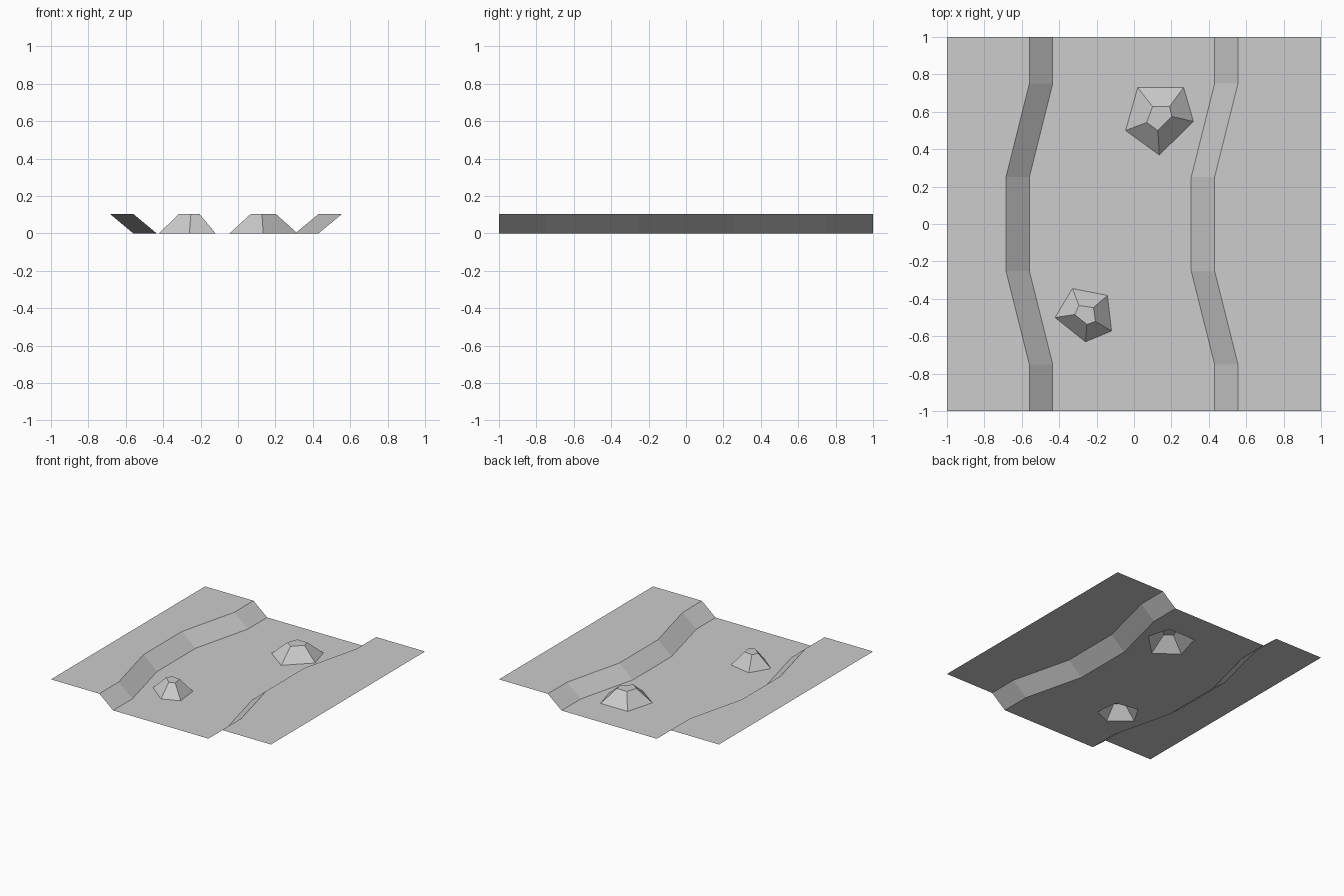
import bpy, bmesh

if "Cube" in bpy.data.objects:
    bpy.data.objects.remove(bpy.data.objects["Cube"])

HEIGHT = 0.104
ROWS = [-1, -0.75, -0.25, 0.25, 0.75, 1]      # stations along the channel
BEND = [0, 0, -0.125, -0.125, 0, 0]           # sideways shift at each station

grey = bpy.data.materials.new("stone grey")
grey.diffuse_color = (0.604, 0.604, 0.604, 1)
grey.use_nodes = True
grey.node_tree.nodes["Principled BSDF"].inputs["Base Color"].default_value = grey.diffuse_color


def line(x, z, bend=True):
    """Line of points running along the channel."""
    return [(x + (b if bend else 0), y, z) for y, b in zip(ROWS, BEND)]


def finish(name, bm):
    """Turn every face upward and make the object."""
    bm.normal_update()
    for f in bm.faces:
        if f.normal.z < 0:
            f.normal_flip()
    mesh = bpy.data.meshes.new(name)
    bm.to_mesh(mesh)
    bm.free()
    mesh.materials.append(grey)
    bpy.context.collection.objects.link(bpy.data.objects.new(name, mesh))


def bank(name, foot_x, crest_x, outer_x):
    """Sloped side plus flat top, lofted between three lines."""
    bm = bmesh.new()
    lines = [line(foot_x, 0), line(crest_x, HEIGHT), line(outer_x, HEIGHT, False)]
    grid = [[bm.verts.new(p) for p in l] for l in lines]
    for a, b in zip(grid, grid[1:]):
        for i in range(len(ROWS) - 1):
            bm.faces.new((a[i], b[i], b[i + 1], a[i + 1]))
    finish(name, bm)


def rock(name, base, top):
    """Five-sided flat-topped rock, open underneath."""
    bm = bmesh.new()
    lo = [bm.verts.new((x, y, 0)) for x, y in base]
    hi = [bm.verts.new((x, y, HEIGHT)) for x, y in top]
    bm.faces.new(hi)
    for i in range(5):
        j = (i + 1) % 5
        bm.faces.new((lo[i], lo[j], hi[j], hi[i]))
    finish(name, bm)


# Banks on both sides
bank("left_bank", -0.435, -0.56, -1)
bank("right_bank", 0.431, 0.556, 1)

# Rocks rising from the bed
back_base = [(0.02, 0.73), (0.265, 0.73), (0.318, 0.548), (0.135, 0.369), (-0.045, 0.5)]
back_top = [(0.099, 0.628), (0.19, 0.628), (0.202, 0.575), (0.128, 0.5), (0.068, 0.543)]
front_base = [(-0.329, -0.345), (-0.142, -0.382), (-0.12, -0.572), (-0.26, -0.63), (-0.422, -0.5)]
front_top = [(-0.294, -0.436), (-0.217, -0.447), (-0.206, -0.521), (-0.252, -0.537), (-0.317, -0.484)]
rock("back_rock", back_base, back_top)
rock("front_rock", front_base, front_top)

# Channel bed with openings under the rocks
bm = bmesh.new()
outline = line(-0.435, 0) + line(0.431, 0)[::-1]
for loop in (outline, back_base, front_base):
    vs = [bm.verts.new((p[0], p[1], 0)) for p in loop]
    for i in range(len(vs)):
        bm.edges.new((vs[i - 1], vs[i]))
bmesh.ops.triangle_fill(bm, use_beauty=True, use_dissolve=False,
                        edges=bm.edges[:], normal=(0, 0, 1))
finish("channel_bed", bm)
